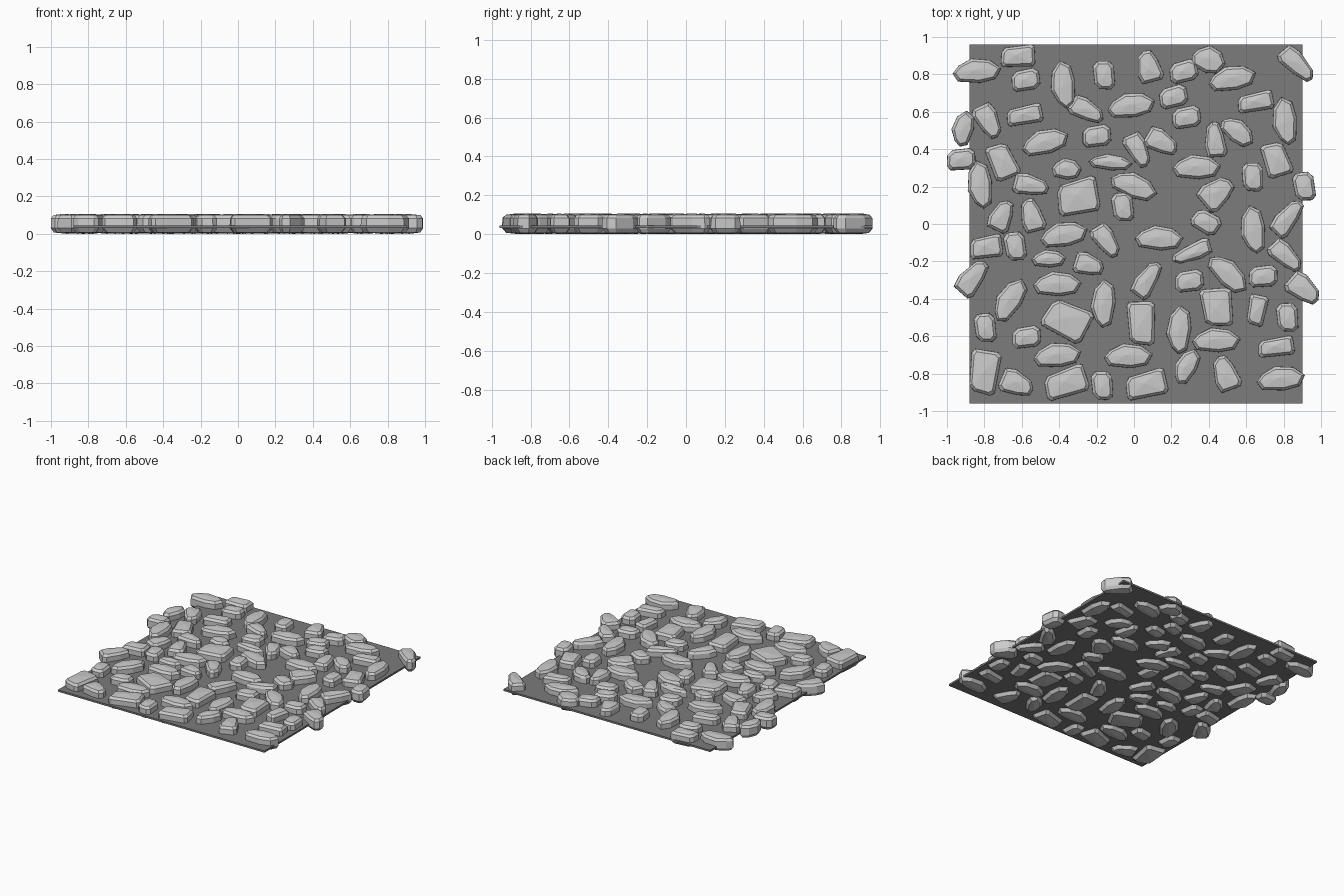
import bpy, bmesh
from math import radians
from mathutils import Matrix, Vector

# Stone outlines in a unit box (+-1)
HEX = [(-1, -.15), (-.8, -.8), (.1, -1), (.75, -.75), (1, .1), (.55, .8), (-.2, 1), (-.75, .45)]
PEBBLE = [(-1, -.5), (-.75, -.95), (.55, -1), (.95, -.6), (1, .55), (.65, 1), (-.5, .95), (-.9, .5)]
SLAB = [(-1, -.75), (-.85, -1), (.85, -.95), (1, -.65), (.95, .85), (.75, 1), (-.75, .7), (-.95, .3)]
WEDGE = [(-1, -.7), (-.75, -1), (.25, -.9), (.9, -.65), (1, -.1), (.75, .5), (-.3, 1), (-.9, .85)]

# Side profile: height and inward offset
RINGS = [(.007, .02), (.03, .002), (.083, .003), (.1, .018)]


def material(name, grey):
    mat = bpy.data.materials.new(name)
    mat.diffuse_color = (grey, grey, grey, 1)
    return mat


stone_grey = material("stone_grey", .64)
dark_grey = material("dark_grey", .2)


def stone(bm, outline, x, y, length, width, angle):
    rot = Matrix.Translation((x, y, 0)) @ Matrix.Rotation(radians(angle), 4, 'Z')
    rings = [[bm.verts.new(rot @ Vector((px * (length / 2 - d), py * (width / 2 - d), z)))
              for px, py in outline] for z, d in RINGS]
    n = len(outline)
    # slightly peaked, faceted top and underside
    top = bm.verts.new(rot @ Vector((-.01, .005, .107)))
    bottom = bm.verts.new(rot @ Vector((.01, -.005, 0)))
    for i in range(n):
        j = (i + 1) % n
        for a, b in zip(rings, rings[1:]):
            bm.faces.new((a[i], a[j], b[j], b[i]))
        bm.faces.new((rings[-1][i], rings[-1][j], top))
        bm.faces.new((rings[0][j], rings[0][i], bottom))


def build(name, outline, places, size=None):
    bm = bmesh.new()
    for p in places:
        length, width = size or p[3:]
        stone(bm, outline, p[0], p[1], length, width, p[2])
    mesh = bpy.data.meshes.new(name)
    bm.to_mesh(mesh)
    bm.free()
    mesh.materials.append(stone_grey)
    bpy.context.collection.objects.link(bpy.data.objects.new(name, mesh))


# Long stones, all one size: x, y, angle
build("long_stones", HEX, [
    (-.84, .82, 3), (-.38, .745, 95), (.525, .78, 10), (-.015, .635, 8), (.805, .55, 95),
    (-.475, .44, 15), (-.825, .21, 95), (0, .205, -22), (.335, .305, 0), (-.375, -.055, 10),
    (.135, -.075, -3), (.635, -.03, 95), (-.41, -.32, 0), (-.665, -.405, 56), (.505, -.265, -45),
    (-.165, -.425, 85), (.24, -.565, 85), (-.41, -.7, 5), (-.03, -.705, 0), (.44, -.62, 0),
    (.785, -.825, 5)], (.265, .137))

# Shorter pointed stones: x, y, angle, length, width
build("slim_stones", HEX, [
    (.40, .88, -20, .19, .15), (-.915, .51, 75, .2, .12), (.555, .495, -40, .21, .125),
    (-.36, .295, -5, .165, .12), (-.125, .33, -5, .24, .09), (-.455, -.185, 0, .19, .1),
    (.28, -.76, 60, .21, .12)])

# Small blocky pebbles, all one size: x, y, angle
build("pebbles", PEBBLE, [
    (-.58, .77, 10), (-.16, .795, 95), (.265, .815, 15), (.21, .68, 15), (.28, .57, 10),
    (-.925, .345, 5), (-.2, .47, 8), (.635, .25, 92), (.91, .2, 100), (-.06, .09, 98),
    (.385, .01, -30), (-.635, -.12, 100), (.295, -.305, 8), (.69, -.28, 5), (.82, -.5, 95),
    (-.795, -.555, 97), (-.575, -.605, 8), (-.17, -.865, 95)], (.162, .118))

# Broad slabs: x, y, angle, length, width
build("broad_slabs", SLAB, [
    (-.62, .90, 0, .19, .125), (-.70, .335, -70, .2, .15), (-.30, .15, 8, .23, .2),
    (.765, .345, -75, .19, .15), (-.79, -.12, 5, .18, .13), (.44, -.445, 92, .21, .18),
    (-.355, -.51, -30, .25, .2), (.035, -.53, 88, .24, .16), (-.805, -.79, 78, .24, .17),
    (-.365, -.845, 15, .24, .16), (.065, -.855, 10, .23, .15),
    (.655, -.46, 75, .17, .11), (.76, -.655, 5, .2, .11), (.65, .655, 8, .2, .11),
    (-.585, .585, 8, .2, .11)])

# Tapered stones, narrow end along the angle: x, y, angle, length, width
build("tapered_stones", WEDGE, [
    (.075, .84, 110, .18, .14), (.875, .855, -42, .23, .12), (-.25, .61, -25, .2, .12),
    (-.775, .55, -58, .2, .13), (.025, .395, -60, .2, .12), (.15, .44, -25, .19, .13),
    (.43, .45, 100, .2, .12), (-.55, .21, -8, .2, .12), (.44, .17, 45, .2, .16),
    (-.71, .045, 70, .18, .13), (-.55, .045, 110, .19, .13), (-.145, -.09, -52, .2, .12),
    (.82, .035, 55, .23, .12), (.31, -.155, 205, .23, .1), (.815, -.17, -40, .21, .12),
    (-.24, -.215, -12, .17, .125), (-.865, -.285, 55, .22, .13), (.07, -.295, 60, .22, .12),
    (.91, -.345, -35, .2, .14), (-.625, -.85, -18, .19, .14), (.485, -.8, 115, .2, .14)])

# Thin ground sheet that the stones are set in
bpy.ops.mesh.primitive_cube_add(size=1, location=(.01, 0, .038))
sheet = bpy.context.object
sheet.name = "ground_sheet"
sheet.scale = (1.78, 1.92, .014)
sheet.data.materials.append(dark_grey)
